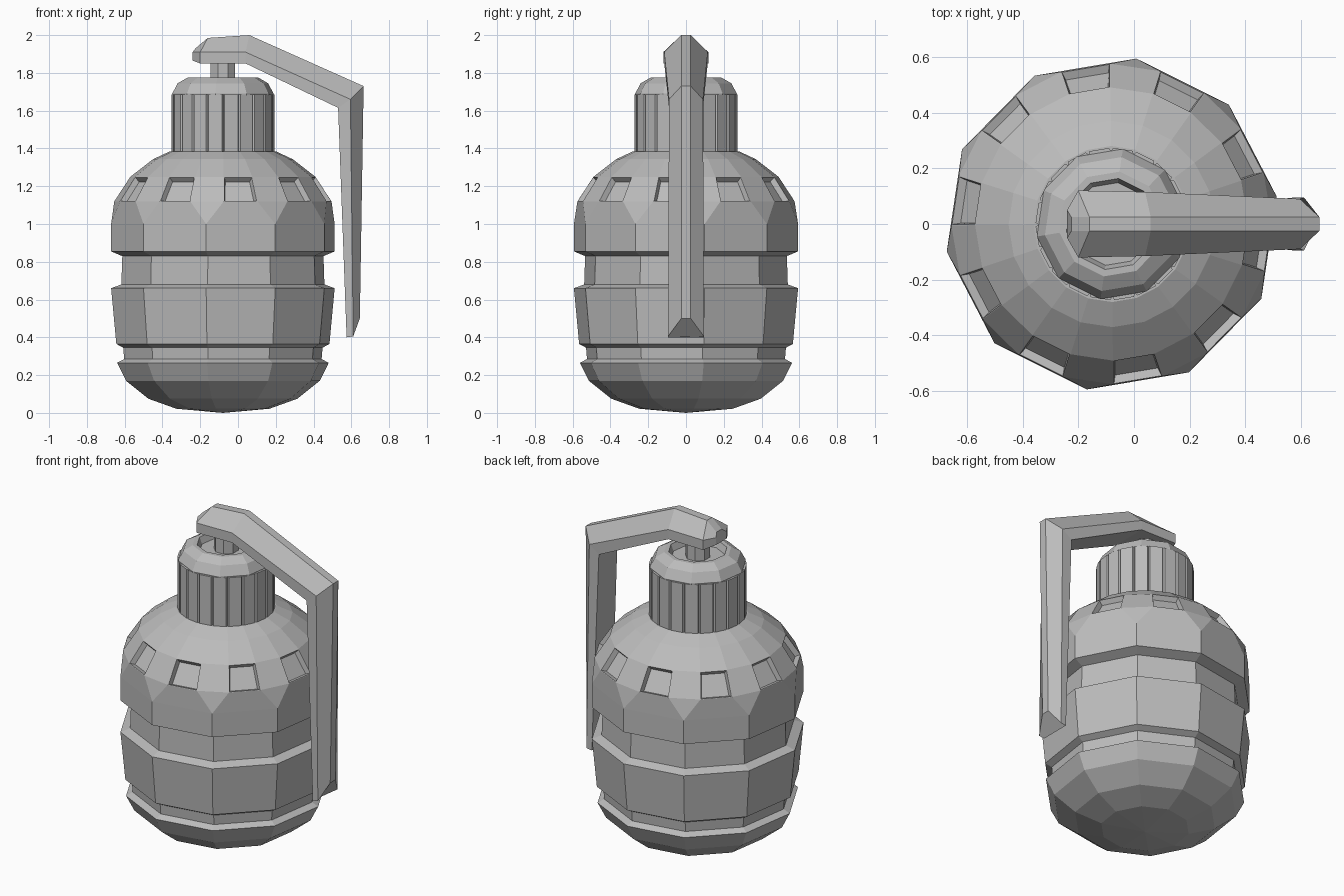
import bpy, bmesh
from math import radians, sin, cos

cube = bpy.data.objects.get("Cube")
if cube:
    bpy.data.objects.remove(cube)

metal = bpy.data.materials.new("grey metal")
metal.use_nodes = True
GREY = (0.5, 0.5, 0.5, 1)
metal.diffuse_color = GREY
metal.node_tree.nodes["Principled BSDF"].inputs["Base Color"].default_value = GREY

CX = -0.08      # axis of the body
TURN = 9.5      # turn of the ten-sided shapes, in degrees


def ring(bm, r, z, sides=10, turn=TURN):
    verts = []
    for i in range(sides):
        a = radians(turn + 360 * i / sides)
        verts.append(bm.verts.new((CX + r * cos(a), r * sin(a), z)))
    return verts


def bridge(bm, a, b):
    n = len(a)
    return [bm.faces.new((a[i], a[(i + 1) % n], b[(i + 1) % n], b[i])) for i in range(n)]


def finish(bm, name):
    bmesh.ops.recalc_face_normals(bm, faces=bm.faces)
    mesh = bpy.data.meshes.new(name)
    bm.to_mesh(mesh)
    bm.free()
    mesh.materials.append(metal)
    obj = bpy.data.objects.new(name, mesh)
    bpy.context.collection.objects.link(obj)
    return obj


def turned(name, profile, sides=10, turn=TURN):
    """Stack of polygon rings, closed at both ends."""
    bm = bmesh.new()
    rings = [ring(bm, r, z, sides, turn) for r, z in profile]
    for a, b in zip(rings, rings[1:]):
        bridge(bm, a, b)
    bm.faces.new(rings[0])
    bm.faces.new(rings[-1])
    return finish(bm, name)


# Body: ten-sided banded lower part, twenty-sided shoulder
bm = bmesh.new()
lower = [(0.25, 0.022), (0.40, 0.075), (0.52, 0.17), (0.568, 0.265), (0.53, 0.285),
         (0.535, 0.345), (0.572, 0.365), (0.60, 0.66), (0.545, 0.68), (0.54, 0.83),
         (0.60, 0.855), (0.60, 1.0)]
rings = [ring(bm, r, z) for r, z in lower]
for a, b in zip(rings, rings[1:]):
    bridge(bm, a, b)
pole = bm.verts.new((CX, 0, 0))
for i in range(10):
    bm.faces.new((pole, rings[0][(i + 1) % 10], rings[0][i]))

shoulder = [(0.575, 1.12), (0.49, 1.25), (0.37, 1.343), (0.28, 1.385)]
upper = [ring(bm, r, z, 20, TURN + 9) for r, z in shoulder]
waist, rim = rings[-1], upper[0]
for i in range(10):
    j = (i + 1) % 10
    bm.faces.new((waist[i], waist[j], rim[2 * i + 1], rim[2 * i]))
    bm.faces.new((waist[j], rim[(2 * i + 2) % 20], rim[2 * i + 1]))
panels = bridge(bm, upper[0], upper[1])[::2]
bridge(bm, upper[1], upper[2])
bridge(bm, upper[2], upper[3])
bm.faces.new(upper[3])
bmesh.ops.recalc_face_normals(bm, faces=bm.faces)

# Recessed windows around the shoulder
bmesh.ops.inset_individual(bm, faces=panels, thickness=0.005, depth=0)
bmesh.ops.inset_individual(bm, faces=panels, thickness=0.012, depth=-0.03)
finish(bm, "body")

# Fluted neck with narrow vertical grooves
bm = bmesh.new()
outline = []
FLUTES = 20
for i in range(FLUTES):
    for offset, r in ((-7.5, 0.273), (7.5, 0.273), (9, 0.262)):
        a = radians(TURN + 360 / FLUTES * i + offset)
        outline.append((CX + r * cos(a), r * sin(a)))
bottom, top = [[bm.verts.new((x, y, z)) for x, y in outline] for z in (1.37, 1.685)]
bridge(bm, bottom, top)
bm.faces.new(bottom)
bm.faces.new(top)
finish(bm, "fluted_neck")

# Cap with a sunken centre, and the pin standing in it
turned("cap", [(0.27, 1.67), (0.272, 1.69), (0.243, 1.745), (0.19, 1.775),
               (0.165, 1.775), (0.15, 1.735)])
turned("pin", [(0.07, 1.70), (0.07, 1.88)], sides=8, turn=22.5)

# Lever: ridge point, side point, inner point (x, z), then half width
sections = [
    ((-0.225, 1.93), (-0.24, 1.91), (-0.24, 1.865), 0.05),
    ((-0.16, 1.985), (-0.20, 1.91), (-0.20, 1.85), 0.12),
    ((0.06, 2.0), (0.04, 1.91), (0.04, 1.85), 0.115),
    ((0.665, 1.73), (0.595, 1.66), (0.53, 1.615), 0.09),
    ((0.645, 0.50), (0.61, 0.405), (0.575, 0.40), 0.095),
]
bm = bmesh.new()
loops = []
for ridge, side, inner, w in sections:
    half = [(ridge, 0.025), (side, w), (inner, w)]
    points = [(p, y) for p, y in half] + [(p, -y) for p, y in reversed(half)]
    loops.append([bm.verts.new((p[0], y, p[1])) for p, y in points])
for a, b in zip(loops, loops[1:]):
    bridge(bm, a, b)
bm.faces.new(loops[0])
bm.faces.new(loops[-1])
finish(bm, "safety_lever")
